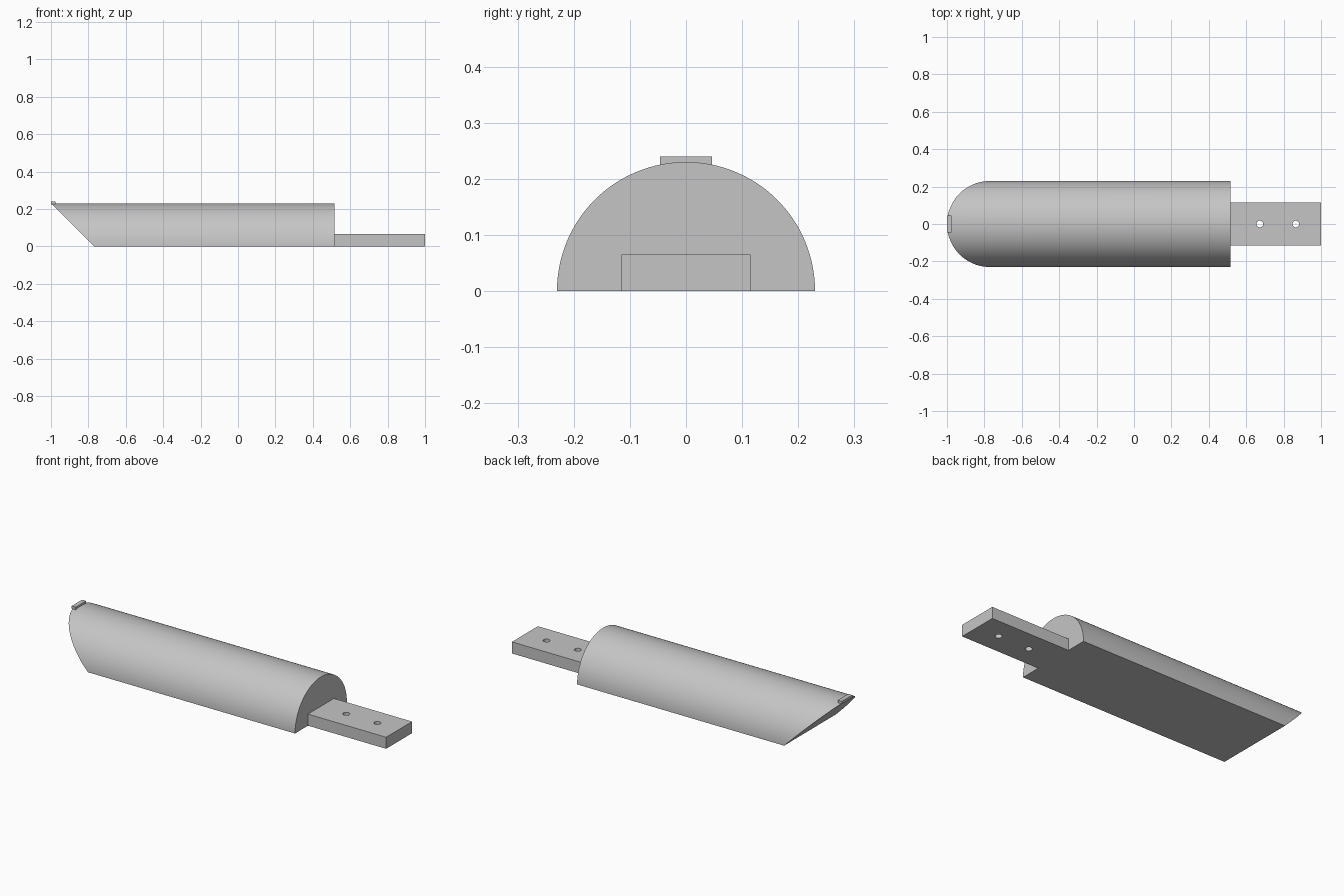
import bpy
import bmesh
import math
from mathutils import Matrix

cube = bpy.data.objects.get("Cube")
if cube:
    bpy.data.objects.remove(cube, do_unlink=True)

RADIUS = 0.23
SHOULDER = 0.515      # x where the round body meets the tang
SEGMENTS = 64

grey = bpy.data.materials.new("light_grey")
grey.use_nodes = True
colour = (0.56, 0.56, 0.56, 1)
grey.diffuse_color = colour
grey.node_tree.nodes["Principled BSDF"].inputs["Base Color"].default_value = colour


def finish(name, bm):
    """Turn a bmesh into a named object, smooth with sharp edges."""
    bmesh.ops.recalc_face_normals(bm, faces=bm.faces[:])
    mesh = bpy.data.meshes.new(name)
    bm.to_mesh(mesh)
    bm.free()
    mesh.materials.append(grey)
    mesh.shade_smooth()
    mesh.set_sharp_from_angle(angle=math.radians(30))
    obj = bpy.data.objects.new(name, mesh)
    bpy.context.collection.objects.link(obj)
    return obj


def box(name, x0, x1, width, z0, z1):
    bm = bmesh.new()
    place = Matrix.Translation(((x0 + x1) / 2, 0, (z0 + z1) / 2))
    size = Matrix.Diagonal((x1 - x0, width, z1 - z0, 1))
    bmesh.ops.create_cube(bm, size=1, matrix=place @ size)
    return finish(name, bm)


# Half-round body with one end cut at 45 degrees, undercut towards the bottom
bm = bmesh.new()
square_end, slanted_end = [], []
for i in range(SEGMENTS + 1):
    a = math.pi * i / SEGMENTS
    y, z = RADIUS * math.cos(a), RADIUS * math.sin(a)
    square_end.append(bm.verts.new((SHOULDER, y, z)))
    slanted_end.append(bm.verts.new((RADIUS - 1 - z, y, z)))
bm.faces.new(square_end)
bm.faces.new(slanted_end)
for i in range(SEGMENTS + 1):
    j = (i + 1) % (SEGMENTS + 1)
    bm.faces.new((square_end[i], square_end[j], slanted_end[j], slanted_end[i]))
finish("half_round_body", bm)

# Small lip on the tip of the slanted end
box("tip_lip", -1, -0.975, 0.092, 0.225, 0.24)

# Flat mounting tang with two drilled holes
tang = box("mounting_tang", SHOULDER, 1, 0.23, 0, 0.065)
bm = bmesh.new()
for x in (0.672, 0.865):
    bmesh.ops.create_cone(bm, cap_ends=True, segments=32, radius1=0.018,
                          radius2=0.018, depth=0.3,
                          matrix=Matrix.Translation((x, 0, 0)))
drill = finish("hole_cutter", bm)
drill.hide_render = True

cut = tang.modifiers.new("screw_holes", "BOOLEAN")
cut.operation = "DIFFERENCE"
cut.solver = "EXACT"
cut.object = drill
bpy.context.view_layer.objects.active = tang
bpy.ops.object.modifier_apply(modifier=cut.name)
bpy.data.objects.remove(drill, do_unlink=True)
tang.data.set_sharp_from_angle(angle=math.radians(30))
